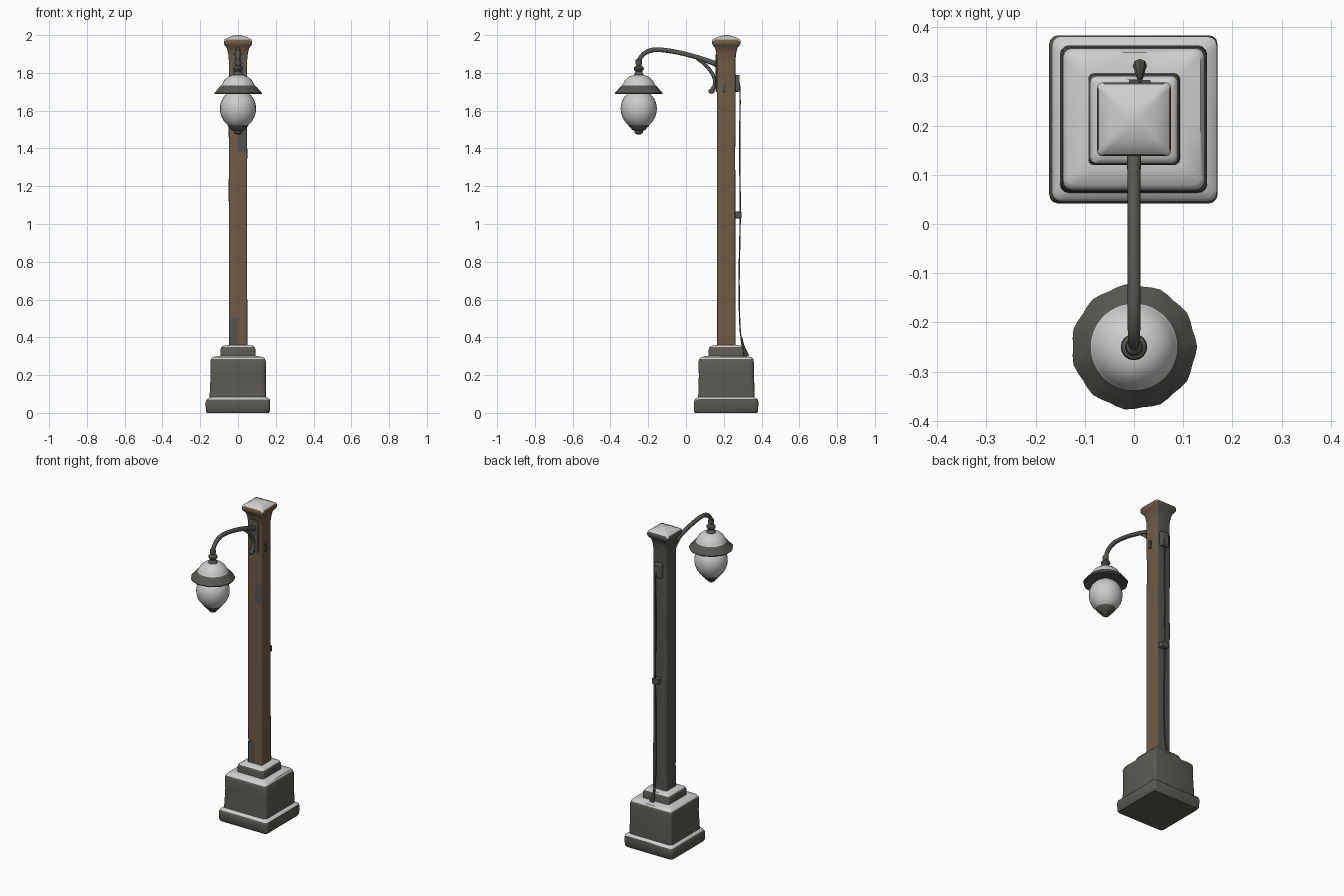
import bpy, bmesh, math, random
from mathutils import Vector

if "Cube" in bpy.data.objects:
    bpy.data.objects.remove(bpy.data.objects["Cube"])

random.seed(4)
CY = 0.213      # post centre in y
LY = -0.25      # lantern centre in y


def mat(name, c):
    m = bpy.data.materials.new(name)
    m.diffuse_color = (*c, 1)
    m.use_nodes = True
    m.node_tree.nodes["Principled BSDF"].inputs["Base Color"].default_value = m.diffuse_color
    return m


STONE = mat("stone", (0.105, 0.102, 0.088))
SNOW = mat("snow", (0.62, 0.62, 0.62))
WOOD = mat("brown wood", (0.165, 0.105, 0.062))
GREY = mat("weathered wood", (0.088, 0.087, 0.078))
METAL = mat("dark metal", (0.095, 0.094, 0.083))
GLASS = mat("frosted glass", (0.60, 0.60, 0.60))


def loft(name, rings, mats, rule=None):
    """Skin closed rings, cap both ends, colour faces with rule(centre, normal)."""
    bm = bmesh.new()
    vs = [[bm.verts.new(p) for p in r] for r in rings]
    n = len(rings[0])
    for a, b in zip(vs, vs[1:]):
        for i in range(n):
            j = (i + 1) % n
            bm.faces.new((a[i], a[j], b[j], b[i]))
    bm.faces.new(vs[0][::-1])
    bm.faces.new(vs[-1])
    bmesh.ops.recalc_face_normals(bm, faces=bm.faces)
    for f in bm.faces:
        f.normal_update()
        if rule:
            f.material_index = rule(f.calc_center_median(), f.normal)
    me = bpy.data.meshes.new(name)
    bm.to_mesh(me)
    bm.free()
    for m in mats:
        me.materials.append(m)
    ob = bpy.data.objects.new(name, me)
    bpy.context.collection.objects.link(ob)
    return ob


def square(z, h, r=0.01, jit=0.0):
    """Rounded square ring with a midpoint on every side."""
    pts = []
    dx, dy = random.uniform(-jit, jit), random.uniform(-jit, jit)
    for k in range(4):
        a0 = k * math.pi / 2
        for t in range(4):
            a = a0 + t * math.pi / 6
            cx = (h - r) * (1 if k in (0, 3) else -1)
            cy = (h - r) * (1 if k in (0, 1) else -1)
            pts.append((cx + r * math.cos(a) + dx, CY + cy + r * math.sin(a) + dy, z))
        m = a0 + math.pi / 2
        pts.append((h * math.cos(m) + dx, CY + h * math.sin(m) + dy, z))
    return pts


def lathe(name, prof, mats, rule=None, seg=24, wave=0.0):
    rings = []
    for r, z in prof:
        ring = []
        for i in range(seg):
            a = 2 * math.pi * i / seg
            rr = r * (1 + (wave * math.cos(11 * a) if r > 0.1 else 0))
            ring.append((rr * math.cos(a), LY + rr * math.sin(a), z))
        rings.append(ring)
    return loft(name, rings, mats, rule)


def tube(name, x, path, radii, m, seg=10, steps=6):
    """Round tube through (y, z) points, smoothed as a Catmull-Rom path."""
    P = [Vector((x, y, z)) for y, z in path]
    P = [2 * P[0] - P[1]] + P + [2 * P[-1] - P[-2]]
    pts, rad = [], []
    for i in range(1, len(P) - 2):
        a, b, c, d = P[i - 1:i + 3]
        for s in range(steps):
            t = s / steps
            pts.append(0.5 * (2 * b + (c - a) * t + (2 * a - 5 * b + 4 * c - d) * t * t
                              + (3 * b - a - 3 * c + d) * t ** 3))
            rad.append(radii[i - 1] * (1 - t) + radii[i] * t)
    pts.append(P[-2])
    rad.append(radii[-1])
    rings = []
    for i, p in enumerate(pts):
        d = (pts[min(i + 1, len(pts) - 1)] - pts[max(i - 1, 0)]).normalized()
        u = Vector((1, 0, 0))
        v = d.cross(u)
        rings.append([p + rad[i] * (math.cos(q) * u + math.sin(q) * v)
                      for q in (2 * math.pi * k / seg for k in range(seg))])
    return loft(name, rings, [m])


def box(name, x0, x1, y0, y1, z0, z1, m, bev=0.003):
    ring = lambda z: [(x0, y0, z), (x1, y0, z), (x1, y1, z), (x0, y1, z)]
    ob = loft(name, [ring(z0), ring(z1)], [m])
    b = ob.modifiers.new("bevel", 'BEVEL')
    b.width = bev
    b.segments = 2
    return ob


def snow_top(c, n):
    return 1 if n.z > 0.55 else 0


# stone base: plinth, pedestal block and step, with snow on the ledges
for name, prof, r in (
        ("base_plinth", [(0, .163), (.008, .169), (.055, .171), (.070, .167), (.077, .160), (.088, .140)], .018),
        ("base_block", [(.07, .150), (.10, .149), (.20, .146), (.268, .147), (.285, .143), (.295, .135), (.302, .10)], .018),
        ("base_step", [(.28, .094), (.335, .092), (.348, .088), (.355, .080), (.360, .045)], .012)):
    loft(name, [square(z, h, r, .0015) for z, h in prof], [STONE, SNOW], snow_top)


# wooden post: brown on front and right, weathered grey on back and left
def wood(c, n):
    if n.y > 0.6 or n.x < -0.6:
        return 1
    if n.y < -0.6 and ((c.x < 0 and c.z < .5) or (c.x > 0 and 1.38 < c.z < 1.5)):
        return 1
    return 0


loft("post", [square(z, .0485, .007, .0012) for z in
              (.34, .5, .7, .95, 1.2, 1.38, 1.5, 1.7, 1.88)], [WOOD, GREY], wood)

# flared post cap with snow
loft("post_cap", [square(z, h, .010) for z, h in
                  ((1.86, .048), (1.90, .052), (1.93, .058), (1.945, .070), (1.955, .075),
                   (1.970, .075), (1.978, .071), (1.990, .045), (2.0, .016))],
     [WOOD, GREY, SNOW], lambda c, n: 2 if n.z > .5 else wood(c, n))

# arm, brace and mounting parts
tube("arm", 0, [(-.25, 1.85), (-.238, 1.885), (-.205, 1.912), (-.15, 1.923), (-.05, 1.910),
                (.05, 1.885), (.13, 1.858), (.175, 1.84)],
     [.011, .012, .013, .013, .013, .013, .014, .018], METAL)
tube("arm_brace", 0, [(.055, 1.878), (.105, 1.84), (.142, 1.79), (.153, 1.745), (.138, 1.705)],
     [.008, .010, .010, .010, .012], METAL)
tube("brace_scroll", 0, [(.118, 1.703), (.128, 1.703), (.138, 1.703), (.150, 1.703)],
     [.006, .013, .014, .008], METAL)
box("mounting_plate", -.030, .030, .157, .170, 1.70, 1.90, METAL)
box("side_bolt", .045, .057, .192, .210, 1.70, 1.75, METAL)

# cable on the back with its box, clip and foot
box("cable_box", -.022, .030, .255, .284, 1.70, 1.79, METAL, .006)
tube("cable", .012, [(.272, 1.77), (.286, 1.70), (.284, 1.40), (.287, 1.05), (.281, .70),
                     (.286, .45), (.300, .37), (.322, .302)], [.004] * 8, METAL, 6, 4)
box("cable_clip", -.010, .034, .255, .293, 1.03, 1.065, METAL)
tube("cable_foot", .012, [(.292, .40), (.303, .35), (.322, .300)], [.005, .008, .014], METAL, 8, 3)

# lantern
lathe("lantern_neck", [(.008, 1.875), (.016, 1.868), (.018, 1.850), (.013, 1.838), (.025, 1.830),
                       (.027, 1.820), (.018, 1.808), (.024, 1.792), (.036, 1.775)], [METAL], seg=16)
lathe("lantern_shade", [(.030, 1.788), (.052, 1.780), (.072, 1.763), (.084, 1.742), (.088, 1.733),
                        (.100, 1.724), (.114, 1.706), (.126, 1.694), (.124, 1.688), (.095, 1.698),
                        (.060, 1.700)], [METAL, SNOW],
      lambda c, n: 1 if c.z > 1.736 else 0, 44, .018)
lathe("lantern_globe", [(.096 * math.sin(t) * (1 + .04 * math.cos(t)), 1.607 + .103 * math.cos(t))
                        for t in (math.pi * (.06 + .88 * i / 14) for i in range(15))], [GLASS])
lathe("lantern_finial", [(.052, 1.534), (.056, 1.526), (.052, 1.516), (.042, 1.508), (.036, 1.498),
                         (.022, 1.493), (.022, 1.482), (.010, 1.474)], [METAL], seg=16)

# smooth shading with sharp edges kept
bpy.ops.object.select_all(action='SELECT')
bpy.context.view_layer.objects.active = bpy.data.objects["post"]
bpy.ops.object.shade_smooth_by_angle(angle=math.radians(40))
